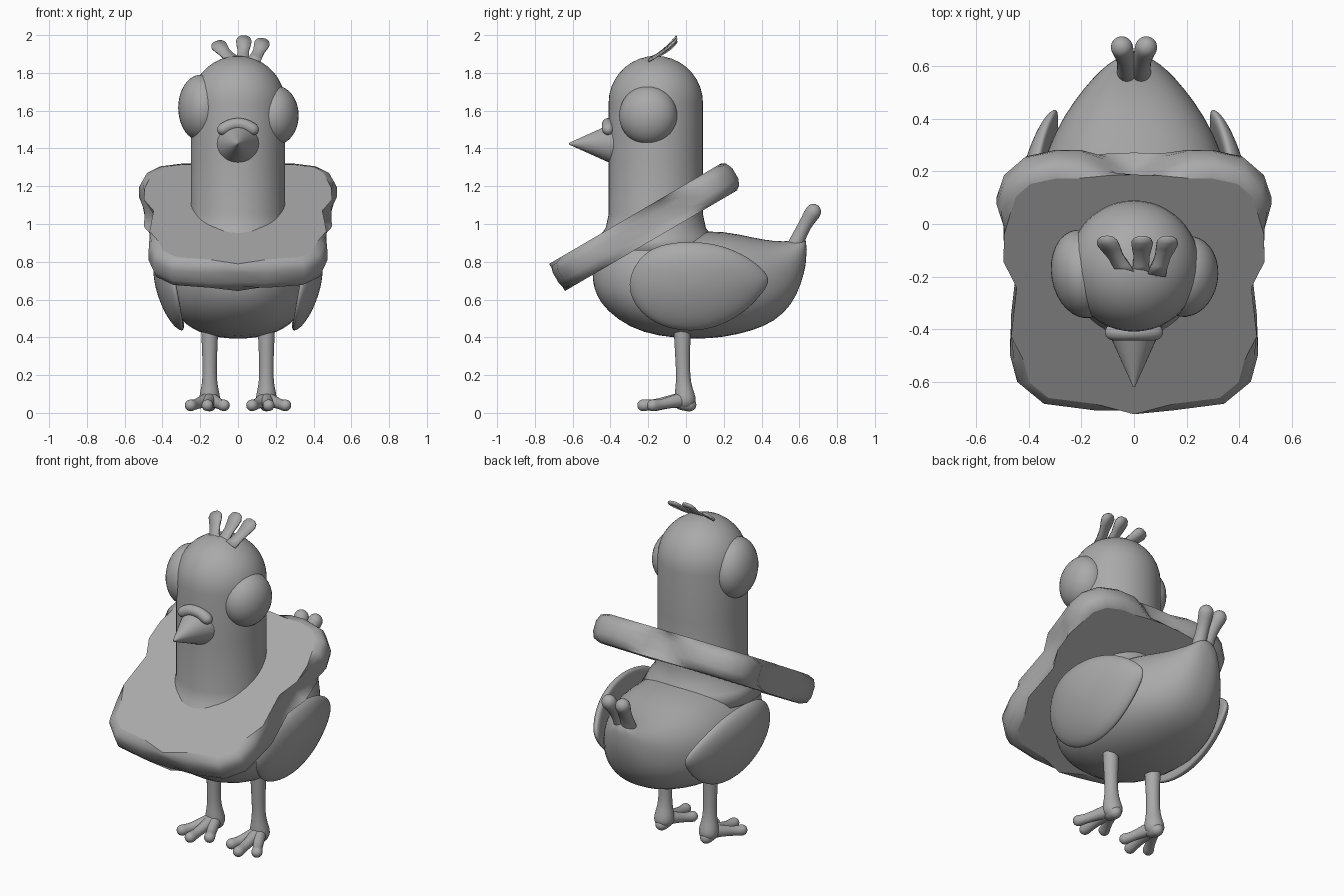
import bpy, bmesh, math
from mathutils import Vector, Matrix

if "Cube" in bpy.data.objects:
    bpy.data.objects.remove(bpy.data.objects["Cube"])

grey = bpy.data.materials.new("plain_grey")
grey.diffuse_color = (0.4, 0.4, 0.4, 1)
grey.use_nodes = True
grey.node_tree.nodes["Principled BSDF"].inputs["Base Color"].default_value = grey.diffuse_color


def finish(name, bm, subdiv=0, smooth=True):
    bmesh.ops.recalc_face_normals(bm, faces=bm.faces)
    for f in bm.faces:
        f.smooth = smooth
    me = bpy.data.meshes.new(name)
    bm.to_mesh(me)
    bm.free()
    me.materials.append(grey)
    ob = bpy.data.objects.new(name, me)
    bpy.context.collection.objects.link(ob)
    if subdiv:
        m = ob.modifiers.new("subdivision", 'SUBSURF')
        m.levels = m.render_levels = subdiv
    return ob


def loft(name, rings, subdiv=0):
    """Skin a list of equal-length closed rings and cap both ends."""
    bm = bmesh.new()
    vs = [[bm.verts.new(p) for p in r] for r in rings]
    n = len(vs[0])
    for a, b in zip(vs, vs[1:]):
        for i in range(n):
            j = (i + 1) % n
            bm.faces.new((a[i], a[j], b[j], b[i]))
    bm.faces.new(vs[0][::-1])
    bm.faces.new(vs[-1])
    return finish(name, bm, subdiv)


def tube(name, pts, n=12):
    """Rounded tube through (x, y, z, radius) points."""
    P = [(Vector(p[:3]), p[3]) for p in pts]
    dirs = []
    for i in range(len(P)):
        a, b = P[max(i - 1, 0)][0], P[min(i + 1, len(P) - 1)][0]
        dirs.append((b - a).normalized())
    caps = [math.radians(a) for a in (80, 55, 28)]
    (p0, r0), (p1, r1) = P[0], P[-1]
    secs = [(p0 - dirs[0] * r0 * math.sin(a), r0 * math.cos(a), dirs[0]) for a in caps]
    secs += [(p, r, d) for (p, r), d in zip(P, dirs)]
    secs += [(p1 + dirs[-1] * r1 * math.sin(a), r1 * math.cos(a), dirs[-1]) for a in caps[::-1]]
    u = dirs[0].orthogonal().normalized()
    rings = []
    for c, r, d in secs:
        u = (u - d * u.dot(d)).normalized()
        v = d.cross(u)
        rings.append([c + (u * math.cos(t) + v * math.sin(t)) * r
                      for t in (2 * math.pi * k / n for k in range(n))])
    return loft(name, rings, 1)


def spow(c, e):
    return math.copysign(abs(c) ** e, c)


# Body: superelliptic sections along y (y, bottom, top, half width)
sections = [(-.495, .70, .78, .05), (-.475, .62, .86, .14), (-.42, .54, .93, .22),
            (-.3, .45, .97, .31), (-.15, .403, .97, .36), (.05, .387, .96, .375),
            (.2, .398, .965, .36), (.35, .432, .93, .305), (.47, .483, .908, .23),
            (.56, .57, .91, .155), (.61, .68, .92, .10), (.64, .80, .93, .05)]
body = []
for y, zb, zt, w in sections:
    ring = []
    for k in range(28):
        t = 2 * math.pi * k / 28
        ring.append((w * spow(math.cos(t), .88), y,
                     (zb + zt) / 2 + (zt - zb) / 2 * spow(math.sin(t), .88)))
    body.append(ring)
loft("body", body, 1)

# Neck and head: one turned shape with a domed top and a flared foot
prof = [(.34, .86), (.30, .93), (.265, .98), (.25, 1.05), (.25, 1.35), (.25, 1.64)]
prof += [(.25 * math.cos(a), 1.64 + .25 * math.sin(a))
         for a in (math.radians(d) for d in range(10, 90, 10))] + [(.012, 1.89)]
loft("neck_and_head", [[(r * math.cos(2 * math.pi * k / 48),
                         -.16 + r * math.sin(2 * math.pi * k / 48), z)
                        for k in range(48)] for r, z in prof])

# Eyes: flattened balls, one larger than the other
for name, c, s, turn in (("left_eye", (-.195, -.19, 1.615), (.12, .17, .176), 10),
                         ("right_eye", (.2, -.2, 1.575), (.12, .155, .157), -10)):
    bm = bmesh.new()
    mat = (Matrix.Translation(c) @ Matrix.Rotation(math.radians(turn), 4, 'Z')
           @ Matrix.Diagonal((*s, 1)))
    bmesh.ops.create_uvsphere(bm, u_segments=32, v_segments=20, radius=1, matrix=mat)
    finish(name, bm)

# Beak cone and the fleshy ridge above it
bm = bmesh.new()
bmesh.ops.create_cone(bm, cap_ends=True, segments=32, radius1=.112, radius2=.004, depth=.24,
                      matrix=Matrix.Translation((0, -.5, 1.425)) @ Matrix.Rotation(math.pi / 2, 4, 'X'))
beak = finish("beak", bm)
for e in beak.data.polygons:
    e.use_smooth = len(e.vertices) == 4
tube("beak_ridge", [(x, -.412, 1.53 - 4.5 * x * x, .034)
                    for x in (-.078, -.055, -.03, 0, .03, .055, .078)])

# Crest feathers: thin curled strips with round tips
widths = [(0, .036), (.25, .031), (.5, .03), (.7, .037), (.85, .041), (.95, .032), (1, .014)]
for name, x0, x1, z1 in (("crest_left", -.025, -.115, 1.965), ("crest_middle", .025, .032, 1.995),
                         ("crest_right", .085, .135, 1.98)):
    bm = bmesh.new()
    prev = None
    for t, w in widths:
        c = Vector((x0 + (x1 - x0) * t, -.195 + .145 * t,
                    1.868 + (z1 - 1.868) * (.75 * t + .25 * t ** 3)))
        side = Vector((.93, (x0 - x1) * 2, (x0 - x1) * 4)).normalized() * w
        cur = [bm.verts.new(c - side), bm.verts.new(c + side)]
        if prev:
            bm.faces.new((prev[0], prev[1], cur[1], cur[0]))
        prev = cur
    ob = finish(name, bm)
    m = ob.modifiers.new("thickness", 'SOLIDIFY')
    m.thickness, m.offset = .01, 0

# Bread slice: mirrored outline, extruded, rim rounded, tilted around the neck
half = [(.1, .51), (.2, .55), (.3, .55), (.42, .52), (.495, .445), (.523, .35), (.495, .25),
        (.445, .14), (.447, .016), (.468, -.2), (.473, -.31), (.445, -.43), (.35, -.52), (.15, -.55)]
outline = [(0, .455)] + half + [(0, -.543)] + [(-x, v) for x, v in half[::-1]]
bm = bmesh.new()
low = [bm.verts.new((x, v, -.083)) for x, v in outline]
high = [bm.verts.new((x, v, .083)) for x, v in outline]
bm.faces.new(low)
bm.faces.new(high[::-1])
n = len(outline)
for i in range(n):
    j = (i + 1) % n
    bm.faces.new((low[i], low[j], high[j], high[i]))
rim = [e for e in bm.edges if abs(e.verts[0].co.z - e.verts[1].co.z) < .01]
bmesh.ops.bevel(bm, geom=rim, offset=.052, segments=2, profile=.5, affect='EDGES', clamp_overlap=False)
for f in bm.faces:
    if len(f.verts) > 8:
        for e in f.edges:
            e.smooth = False
bmesh.ops.transform(bm, verts=bm.verts, matrix=Matrix.Translation((0, -.214, .991))
                    @ Matrix.Rotation(math.radians(30.3), 4, 'X'))
finish("bread_slice", bm)

# Wings: domed plates wrapped along the flanks
wing = [(-.31, .70), (-.27, .80), (-.19, .875), (-.08, .905), (.05, .912), (.2, .89), (.34, .825),
        (.42, .755), (.452, .705), (.42, .64), (.31, .525), (.17, .45), (.03, .425), (-.13, .448),
        (-.25, .53), (-.30, .62)]


def flank(y, z):
    lean = .85 * (.8 - z) ** 2 if z < .8 else 2 * (z - .8) ** 2
    return .415 - lean - (.55 if y > 0 else .7) * y * y


radii = (.05, .35, .65, .85, .95, 1.0)
for side, name in ((-1, "left_wing"), (1, "right_wing")):
    rings = []
    for r, s in [(r, 1) for r in radii] + [(r, -1) for r in radii[-2::-1]]:
        t = .038 * math.sqrt(max(0, 1 - r ** 5)) * s
        ring = []
        for y, z in wing:
            y, z = .05 + (y - .05) * r, .67 + (z - .67) * r
            ring.append((side * (flank(y, z) + t), y, z))
        rings.append(ring)
    loft(name, rings, 2)

# Tail tuft, legs and toes, repeated on both sides
for s, label in ((-1, "left"), (1, "right")):
    tube(label + "_tail_tuft", [(s * .025, .575, .88, .045), (s * .027, .61, .96, .036),
                                (s * .036, .645, 1.02, .038), (s * .046, .672, 1.062, .046)])
    x = s * .15
    tube(label + "_leg", [(x, -.02, .5, .05), (x, -.02, .42, .045), (x, -.018, .3, .04),
                          (x, -.015, .19, .037), (x, -.012, .13, .046), (x, -.005, .075, .06)], 16)
    for toe, dx, y in (("inner", -.075, -.165), ("middle", .012, -.225), ("outer", .1, -.175)):
        tx = x + s * dx
        tube(f"{label}_{toe}_toe", [(x, -.01, .07, .045), (x + s * dx * .45, y * .45, .058, .032),
                                    (x + s * dx * .8, y * .8, .042, .026), (tx, y, .04, .034)])
    tube(label + "_heel", [(x, -.02, .06, .05), (x, .016, .045, .04)])
